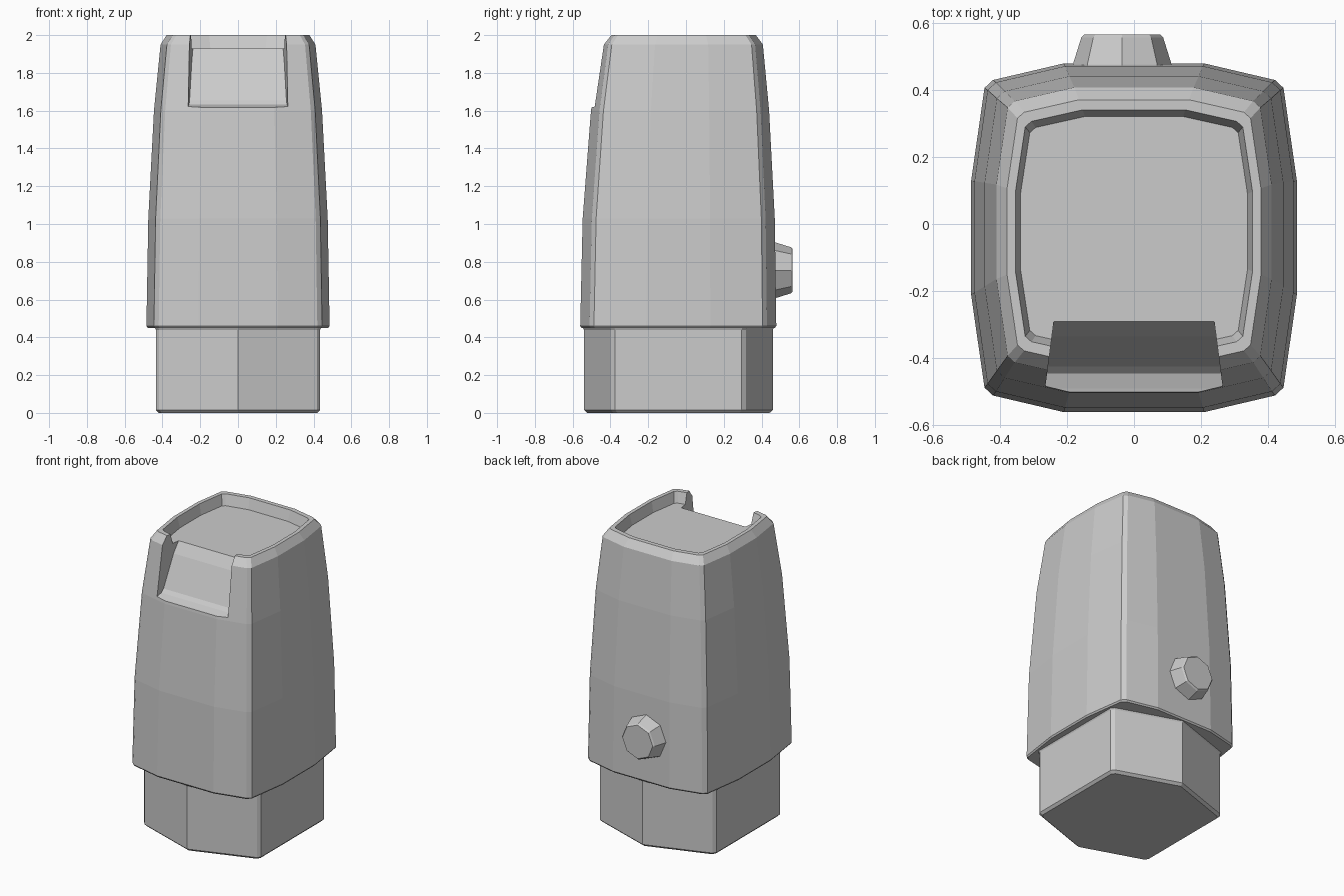
import bpy, bmesh
from math import sin, cos, pi

if "Cube" in bpy.data.objects:
    bpy.data.objects.remove(bpy.data.objects["Cube"])


def make_object(name, bm):
    bmesh.ops.recalc_face_normals(bm, faces=bm.faces)
    mesh = bpy.data.meshes.new(name)
    bm.to_mesh(mesh)
    bm.free()
    obj = bpy.data.objects.new(name, mesh)
    bpy.context.collection.objects.link(obj)
    return obj


def loft(name, rings):
    """Skin equal-length closed rings and cap both ends."""
    bm = bmesh.new()
    loops = [[bm.verts.new(p) for p in r] for r in rings]
    n = len(loops[0])
    for a, b in zip(loops, loops[1:]):
        for i in range(n):
            j = (i + 1) % n
            bm.faces.new((a[i], a[j], b[j], b[i]))
    bm.faces.new(loops[0][::-1])
    bm.faces.new(loops[-1])
    return make_object(name, bm)


# Body: bulged, corner-chamfered rectangle tapering to a rimmed top
quarter = [(1, .327), (.918, .86), (.866, .905), (.433, 1)]
unit = (quarter + [(-x, y) for x, y in quarter[::-1]]
        + [(-x, -y) for x, y in quarter] + [(x, -y) for x, y in quarter[::-1]])
# half width, front y, back y, z
levels = [(.478, -.553, .470, .45), (.485, -.56, .478, .46),
          (.475, -.547, .47, 1.03), (.445, -.503, .44, 1.6),
          (.41, -.453, .407, 1.95), (.378, -.415, .37, 2.0),
          (.353, -.385, .34, 2.0), (.338, -.365, .32, 1.93)]
body = loft("body_shell", [[(x * hw, (f + b) / 2 + y * (b - f) / 2, z) for x, y in unit]
                           for hw, f, b, z in levels])

# Front notch through the rim, with a sloped ramp below it
profile = [(-.277, 1.95), (-.335, 1.86), (-.425, 1.655), (-.445, 1.633),
           (-.49, 1.62), (-.7, 1.575), (-.7, 2.1), (-.277, 2.1)]


def notch_half_width(y):
    return .24 + (-.3 - y) * .13


cutter = loft("notch_cutter", [[(s * notch_half_width(y), y, z) for y, z in profile]
                               for s in (-1, 1)])
cutter.hide_render = True
cutter.hide_viewport = True
cut = body.modifiers.new("notch", 'BOOLEAN')
cut.operation = 'DIFFERENCE'
cut.solver = 'EXACT'
cut.object = cutter

# Base: six-sided plug with chamfered side corners and bottom edge
half = [(.435, -.375), (.435, .295), (.418, .318), (0, .46)]
hexagon = (half + [(-x, y) for x, y in half[2::-1]]
           + [(-.418, -.397), (0, -.54), (.418, -.397)])
hexagon[6] = (-.435, -.375)
hexagon.insert(6, (-.435, .295))
hexagon = list(dict.fromkeys(hexagon))
base = loft("base_plug", [[(x * k, -.04 + (y + .04) * k, z) for x, y in hexagon]
                          for k, z in ((.965, 0), (1, .016), (1, .44), (1.015, .455))])

# Button: tapered octagon on the back
button = loft("back_button", [[(-.035 + r * sin(i * pi / 4), y, .755 + r * cos(i * pi / 4))
                               for i in range(8)]
                              for r, y in ((.15, .44), (.147, .475), (.122, .555), (.113, .565))])
